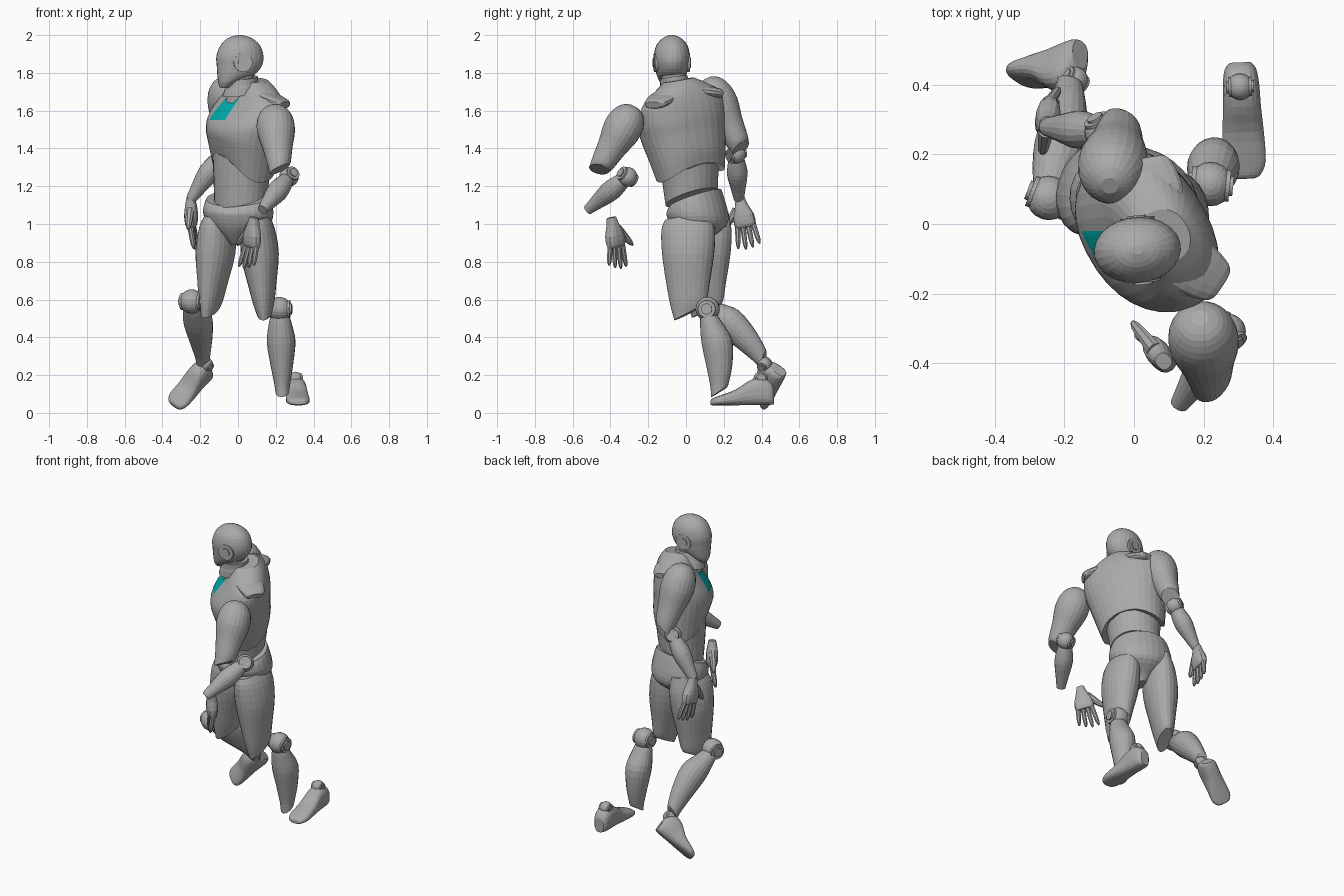
import bpy, bmesh, math
from mathutils import Vector, Matrix

if "Cube" in bpy.data.objects:
    bpy.data.objects.remove(bpy.data.objects["Cube"])


def material(name, rgb):
    m = bpy.data.materials.new(name)
    m.use_nodes = True
    m.diffuse_color = (*rgb, 1)
    m.node_tree.nodes["Principled BSDF"].inputs["Base Color"].default_value = (*rgb, 1)
    return m


GREY = material("body grey", (0.4, 0.4, 0.4))
CYAN = material("chest cyan", (0.0, 0.42, 0.42))


def finish(name, bm):
    bmesh.ops.recalc_face_normals(bm, faces=bm.faces)
    me = bpy.data.meshes.new(name)
    bm.to_mesh(me)
    bm.free()
    me.materials.append(GREY)
    ob = bpy.data.objects.new(name, me)
    bpy.context.collection.objects.link(ob)
    return ob


def spline(rows, steps):
    """Smoothly resample rows of numbers."""
    out = []
    for i in range(len(rows) - 1):
        a, b, c, d = (rows[max(0, min(len(rows) - 1, i + k))] for k in (-1, 0, 1, 2))
        for s in range(steps):
            u = s / steps
            out.append([q + 0.5 * u * (r - p + u * (2*p - 5*q + 4*r - s2 + u * (3*(q - r) + s2 - p)))
                        for p, q, r, s2 in zip(a, b, c, d)])
    return out + [list(rows[-1])]


def loft(name, start, end, front, rows, sides=24, steps=3, power=1.0):
    """Rows: place along axis, half width, half depth, forward offset, tilt, arch."""
    p0, p1 = Vector(start), Vector(end)
    axis = (p1 - p0).normalized()
    f = Vector(front)
    f = (f - axis * f.dot(axis)).normalized()
    side = axis.cross(f)
    rows = spline([tuple(r) + (0,) * (6 - len(r)) for r in rows], steps)
    bm = bmesh.new()
    rings = []
    for t, w, d, off, tilt, arch in rows:
        ring = []
        for k in range(sides):
            a = math.tau * (k + 0.5) / sides
            c, s = math.cos(a), math.sin(a)
            cp, sp = (math.copysign(abs(v) ** power, v) for v in (c, s))
            lift = tilt * c + arch * max(0, c) ** 2 + arch * 0.5 * max(0, -c) ** 2
            ring.append(bm.verts.new(p0.lerp(p1, t) + f * (off + d * cp) + side * w * sp + axis * lift))
        rings.append(ring)
    for r, q in zip(rings, rings[1:]):
        for k in range(sides):
            j = (k + 1) % sides
            bm.faces.new((r[k], r[j], q[j], q[k]))
    bm.faces.new(rings[0])
    bm.faces.new(rings[-1])
    return finish(name, bm)


def disc(name, center, axis, radius, depth):
    rot = Vector((0, 0, 1)).rotation_difference(Vector(axis)).to_matrix().to_4x4()
    bm = bmesh.new()
    bmesh.ops.create_cone(bm, cap_ends=True, segments=24, radius1=radius, radius2=radius,
                          depth=depth, matrix=Matrix.Translation(center) @ rot)
    return finish(name, bm)


def joint(name, center, radius, axis):
    """Ball joint with stepped hub discs on both sides."""
    bm = bmesh.new()
    bmesh.ops.create_uvsphere(bm, u_segments=20, v_segments=12, radius=radius,
                              matrix=Matrix.Translation(center))
    finish(name + "_ball", bm)
    disc(name + "_hub", center, axis, radius * 0.72, radius * 1.75)
    disc(name + "_cap", center, axis, radius * 0.45, radius * 2.05)


def hand(side_name, wrist, down, lateral):
    """Palm, four fingers and a thumb on the negative lateral side."""
    w, d, l = Vector(wrist), Vector(down).normalized(), Vector(lateral).normalized()
    n = d.cross(l)
    loft(side_name + "_palm", w, w + d * 0.16, n,
         [(0, .025, .022), (.25, .034, .03), (.6, .056, .036), (.9, .058, .03), (1, .05, .02)], 14, 2, 0.8)
    for i in range(4):
        s = (i - 1.5) * 0.028
        root = w + d * 0.145 + l * s
        length = 0.135 - 0.012 * abs(i - 1.3)
        loft(f"{side_name}_finger_{i + 1}", root, root + d * length + l * s * 0.4 + n * 0.02, n,
             [(0, .015, .017), (.4, .014, .015), (.8, .012, .013), (1, .005, .005)], 8, 2)
    root = w + d * 0.06 - l * 0.03
    loft(side_name + "_thumb", root, root + d * 0.09 - l * 0.085, n,
         [(0, .024, .024), (.5, .019, .019), (.85, .014, .014), (1, .005, .005)], 8, 2)


# Head, neck and ears
face = Vector((-1, -0.1, 0)).normalized()
loft("head", (.01, -.075, 1.72), (.01, -.075, 2), face,
     [(0, .03, .025, .08), (.1, .055, .05, .065), (.25, .078, .098, .022), (.42, .09, .12, .003),
      (.6, .095, .125, 0), (.8, .083, .106, -.002), (.94, .05, .065, 0), (1, .012, .015, 0)])
for n, s in (("left", 1), ("right", -1)):
    out = Vector((0, 0, 1)).cross(face) * s
    spot = Vector((.018, -.075, 1.855))
    disc(n + "_ear_ring", spot + out * .084, out, .05, .02)
    disc(n + "_ear_cap", spot + out * .088, out, .027, .024)
loft("neck", (0, -.05, 1.64), (.025, -.07, 1.82), face,
     [(0, .065, .065), (.5, .065, .065), (1, .065, .065)])
loft("collar", (.012, -.055, 1.69), (.028, -.065, 1.775), face,
     [(0, .09, .09, 0, -.03), (.5, .083, .085, 0, -.03), (.55, .078, .08, 0, -.03), (1, .073, .075, 0, -.02)])

# Torso, with the painted panel cut out of the sloping upper chest
chest_front = (-.86, -.51, 0)
chest = loft("chest", (.025, .025, 1.25), (.045, -.06, 1.76), chest_front,
             [(0, .19, .15, 0, 0, .13), (.2, .21, .168, 0, 0, .08), (.45, .235, .178, .005, 0, .02),
              (.62, .248, .168, -.01), (.8, .23, .128, -.042), (.92, .15, .1, -.05), (1, .08, .075, -.045)],
             32, 4, 0.9)
panel_edges = [((0, 0, 1.55), (0, 0, 1)), ((0, 0, 1.665), (0, 0, -1)), ((0, -.19, 0), (0, 1, 0)),
               ((0, -.02, 0), (0, -1, 0)), ((-.07, 0, 1.55), (-1, 0, .65))]
bm = bmesh.new()
bm.from_mesh(chest.data)
for spot, normal in panel_edges:
    bmesh.ops.bisect_plane(bm, geom=bm.verts[:] + bm.edges[:] + bm.faces[:], plane_co=spot, plane_no=normal)
bm.to_mesh(chest.data)
bm.free()
chest.data.materials.append(CYAN)
for p in chest.data.polygons:
    if p.center.x < 0.02 and all((p.center - Vector(s)).dot(Vector(n)) > 0 for s, n in panel_edges):
        p.material_index = 1
for n, root, tip in (("left", (.09, -.07, 1.7), (.25, -.175, 1.63)), ("right", (.07, .02, 1.71), (.04, .19, 1.69))):
    loft(n + "_shoulder_plate", root, tip, (0, 0, 1),
         [(0, .08, .03), (.5, .085, .032), (.9, .065, .026), (1, .045, .018)], 16, 2, 0.8)
loft("abdomen", (.015, .03, 1.14), (.03, .01, 1.45), (-.75, -.66, 0),
     [(0, .148, .132, 0, -.05), (.3, .155, .142, 0, -.03), (.7, .172, .15), (1, .175, .145)], 28)
loft("pelvis", (-.005, .055, .89), (0, .05, 1.14), (-.35, -.94, 0),
     [(0, .03, .05), (.15, .07, .085), (.38, .155, .142, -.015), (.62, .188, .16, -.01),
      (.85, .185, .148, 0, -.035), (1, .172, .132, 0, -.045)], 28)

# Arms
arm_rows = [(0, .025, .025), (.06, .065, .065), (.2, .095, .095), (.4, .1, .1), (.65, .078, .08),
            (.88, .064, .064), (1, .052, .054, 0, .025)]
forearm_rows = [(0, .038, .038), (.15, .048, .048), (.4, .056, .054), (.75, .04, .038), (1, .028, .026)]
arms = {
    "left": ((.19, -.27, 1.62), (.22, -.46, 1.29), (.27, -.31, 1.25), (.13, -.52, 1.075),
             (.085, -.395, 1.035), (-.1, .18, -1), (.65, -.75, 0)),
    "right": ((-.07, .11, 1.77), (-.04, .29, 1.4), (-.09, .265, 1.37), (-.25, .28, 1.13),
              (-.25, .285, 1.14), (.02, .2, -1), (.15, 1, .2)),
}
for n, (shoulder, cuff, elbow, wrist, palm, down, lateral) in arms.items():
    loft(n + "_upper_arm", shoulder, cuff, chest_front, arm_rows)
    bend = (Vector(wrist) - Vector(elbow)).cross(Vector(cuff) - Vector(shoulder)).normalized()
    joint(n + "_elbow", elbow, .052, bend)
    loft(n + "_forearm", Vector(elbow).lerp(Vector(wrist), .08), wrist, bend, forearm_rows, 18)
    hand(n, palm, down, lateral)

# Legs
thigh_rows = [(0, .065, .125, 0, .02), (.15, .09, .143), (.4, .1, .138), (.7, .075, .115),
              (.9, .056, .098, -.005, .015), (1, .04, .082, -.01, .04)]
calf_rows = [(0, .05, .045), (.12, .062, .06, -.008), (.35, .076, .082, -.025), (.65, .06, .07, -.022),
             (.9, .042, .05, -.008), (1, .036, .045, 0, .02)]
foot_rows = [(0, .03, .045, .05), (.06, .046, .062, .064), (.2, .053, .074, .074), (.38, .055, .066, .066),
             (.6, .06, .042, .042), (.85, .062, .026, .026), (.97, .045, .018, .018), (1, .025, .01, .014)]
legs = {
    "left": ((.1, .012, 1.04), (.14, .01, .53), (-.1, -1, 0), (.22, .115, .55), (.235, .175, .11),
             (.305, .465, .04), (.32, .13, .04), (0, 0, 1), (.305, .395, .18)),
    "right": ((-.1, .105, 1.05), (-.15, .1, .54), (-.35, -.9, 0), (-.245, .075, .59), (-.185, .41, .28),
              (-.15, .53, .2), (-.34, .435, .03), (-.08, -.75, .55), (-.17, .415, .255)),
}
for n, (hip, cuff, front, knee, shin_end, heel, toe, up, ankle) in legs.items():
    loft(n + "_thigh", hip, cuff, front, thigh_rows)
    side = Vector(front).cross(Vector((0, 0, 1)))
    joint(n + "_knee", knee, .064, side)
    loft(n + "_calf", Vector(knee).lerp(Vector(shin_end), .08), shin_end, front, calf_rows, 20)
    loft(n + "_foot", heel, toe, up, foot_rows, 20, 3, 0.75)
    joint(n + "_ankle", ankle, .038, (Vector(toe) - Vector(heel)).cross(Vector(up)).normalized())
